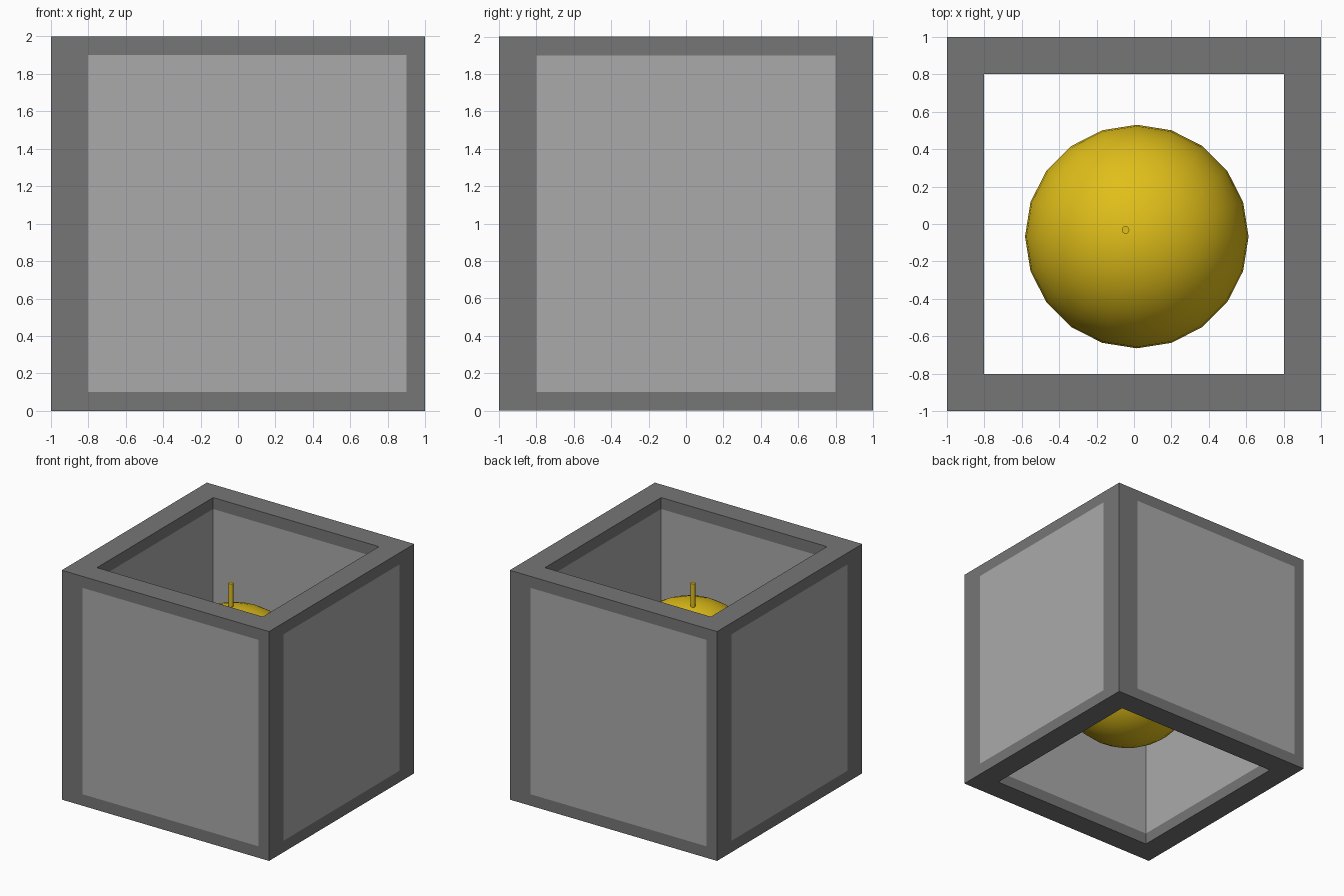
import bpy
from math import pi
from mathutils import Matrix

if "Cube" in bpy.data.objects:
    bpy.data.objects.remove(bpy.data.objects["Cube"])


def material(name, color):
    m = bpy.data.materials.new(name)
    m.diffuse_color = (*color, 1)
    m.use_nodes = True
    m.node_tree.nodes["Principled BSDF"].inputs["Base Color"].default_value = m.diffuse_color
    return m


frame_mat = material("dark_frame", (0.18, 0.18, 0.18))
panel_mat = material("light_panel", (0.4, 0.4, 0.4))
gold_mat = material("gold", (0.75, 0.52, 0.01))


def box(name, lo, hi, mat, turn):
    """Axis-aligned box between two corners, turned about the z axis."""
    bpy.ops.mesh.primitive_cube_add(size=1)
    o = bpy.context.object
    o.name = name
    size = [b - a for a, b in zip(lo, hi)]
    mid = [(a + b) / 2 for a, b in zip(lo, hi)]
    o.data.transform(Matrix.Rotation(turn, 4, 'Z') @ Matrix.Translation(mid)
                     @ Matrix.Diagonal((*size, 1)))
    o.data.materials.append(mat)


# Two opposite halves, related by a half turn
for half, turn in (("front", 0), ("back", pi)):
    # Long wall: wide stile, narrow stile, rails and flush panel
    box(half + "_wide_stile", (-1, -1, 0), (-0.8, -0.8, 2), frame_mat, turn)
    box(half + "_narrow_stile", (0.9, -1, 0), (1, -0.8, 2), frame_mat, turn)
    box(half + "_panel", (-0.8, -1, 0.1), (0.9, -0.8, 1.9), panel_mat, turn)
    # Short wall between the long walls: rails and flush panel
    side = "right" if half == "front" else "left"
    box(side + "_panel", (0.8, -0.8, 0.1), (1, 0.8, 1.9), panel_mat, turn)
    for level, z in (("bottom", 0), ("top", 1.9)):
        box(f"{half}_{level}_rail", (-0.8, -1, z), (0.9, -0.8, z + 0.1), frame_mat, turn)
        box(f"{side}_{level}_rail", (0.8, -0.8, z), (1, 0.8, z + 0.1), frame_mat, turn)

# Floating ball
bpy.ops.mesh.primitive_uv_sphere_add(segments=20, ring_count=20, radius=0.597,
                                     location=(0.015, -0.067, 0.98))
ball = bpy.context.object
ball.name = "ball"
ball.data.materials.append(gold_mat)
bpy.ops.object.shade_smooth()

# Thin stem on top of the ball
bpy.ops.mesh.primitive_cylinder_add(vertices=12, radius=0.02, depth=0.28,
                                    location=(-0.045, -0.032, 1.635))
stem = bpy.context.object
stem.name = "stem"
stem.data.materials.append(gold_mat)
bpy.ops.object.shade_smooth_by_angle()
